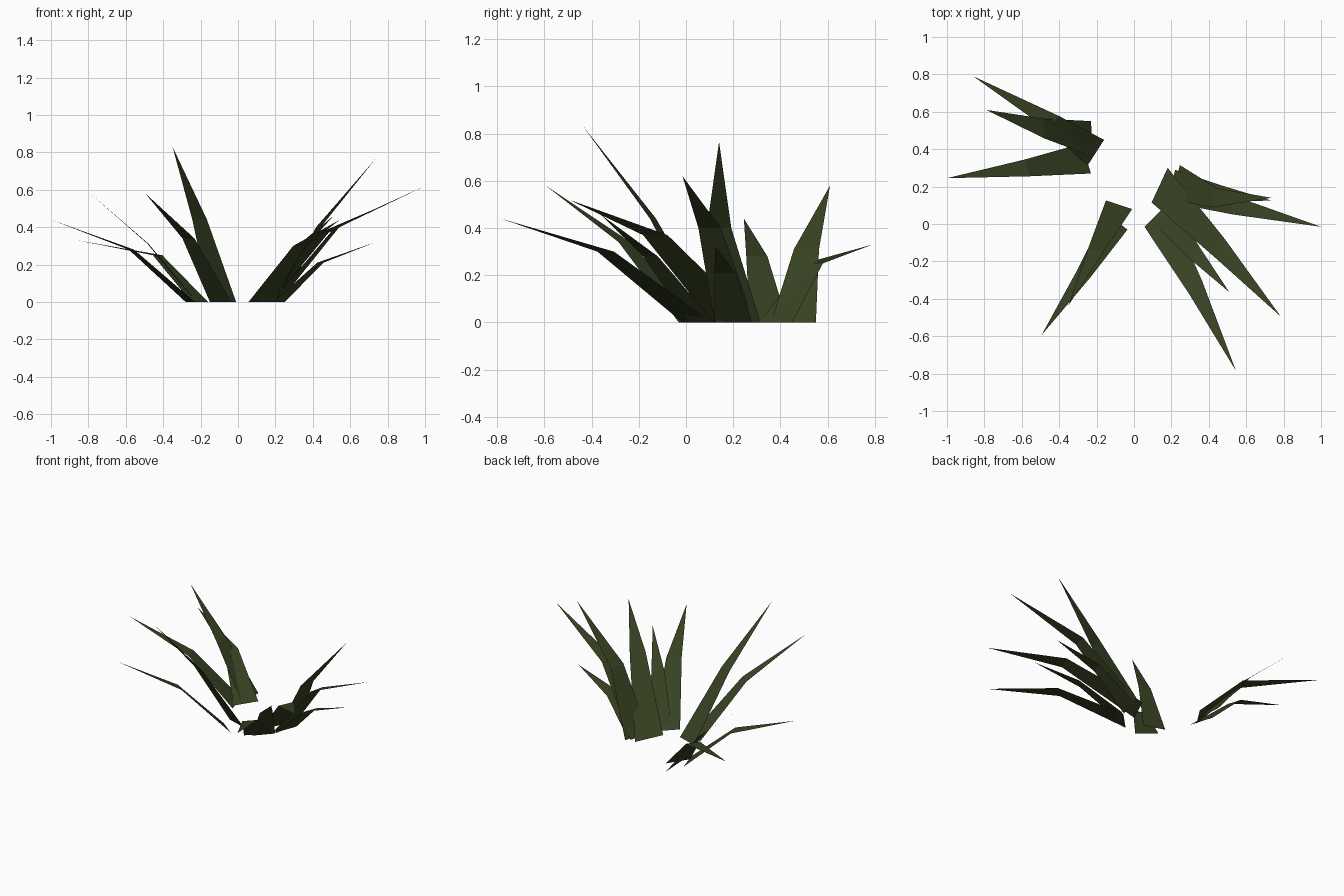
import bpy
import bmesh
from mathutils import Vector

# Remove the default object only
default_cube = bpy.data.objects.get("Cube")
if default_cube:
    bpy.data.objects.remove(default_cube, do_unlink=True)

# Single leaf colour
LEAF_COLOUR = (0.040, 0.056, 0.017, 1.0)
leaf_green = bpy.data.materials.new("dark_olive_green")
leaf_green.use_nodes = True
leaf_green.diffuse_color = LEAF_COLOUR
shader = next(n for n in leaf_green.node_tree.nodes if n.type == "BSDF_PRINCIPLED")
shader.inputs["Base Color"].default_value = LEAF_COLOUR
shader.inputs["Roughness"].default_value = 0.9

BEND_WIDTH = 0.56  # blade width at the bend, relative to the base


def add_blade(bm, root_a, root_b, bend, tip):
    """One flat leaf: a quad from the ground to the bend, then a pointed tip."""
    root_a, root_b = Vector((*root_a, 0)), Vector((*root_b, 0))
    half = (root_b - root_a) * BEND_WIDTH / 2
    bend = Vector(bend)
    a, b, c, d, e = [bm.verts.new(p) for p in
                     (root_a, root_b, bend + half, bend - half, Vector(tip))]
    faces = [bm.faces.new((a, b, c, d)), bm.faces.new((d, c, e))]
    # Keep the upper side of every leaf as its front
    for face in faces:
        face.normal_update()
        if face.normal.z < 0:
            face.normal_flip()


def build_tuft(name, blades):
    """Join a group of blades into one flat shaded object."""
    bm = bmesh.new()
    for blade in blades:
        add_blade(bm, *blade)
    mesh = bpy.data.meshes.new(name)
    bm.to_mesh(mesh)
    bm.free()
    mesh.materials.append(leaf_green)
    tuft = bpy.data.objects.new(name, mesh)
    bpy.context.collection.objects.link(tuft)
    return tuft


# Each blade: two ground corners, centre of the bend, tip
build_tuft("back_right_grass_tuft", [
    ((-.16, .45), (-.25, .31), (-.43, .54, .25), (-.86, .79, .33)),
    ((-.23, .55), (-.22, .36), (-.48, .51, .31), (-.79, .61, .58)),
    ((-.23, .27), (-.28, .43), (-.57, .3, .28), (-1, .245, .44)),
])

build_tuft("front_right_grass_tuft", [
    ((-.035, -.03), (-.15, .06), (-.265, -.26, .34), (-.495, -.595, .58)),
    ((-.01, .08), (-.15, .126), (-.205, -.14, .44), (-.35, -.435, .83)),
])

build_tuft("left_grass_tuft", [
    ((.056, -.015), (.18, .11), (.33, -.34, .3), (.545, -.785, .44)),
    ((.094, .115), (.18, .3), (.46, -.13, .37), (.785, -.495, .52)),
    ((.1, .01), (.2, .12), (.32, -.15, .28), (.51, -.365, .46)),
    ((.2, .13), (.245, .315), (.43, .14, .4), (.735, .14, .765)),
    ((.18, .12), (.22, .29), (.53, .1, .4), (1, -.015, .62)),
    ((.19, .12), (.25, .28), (.44, .165, .21), (.735, .125, .32)),
])
